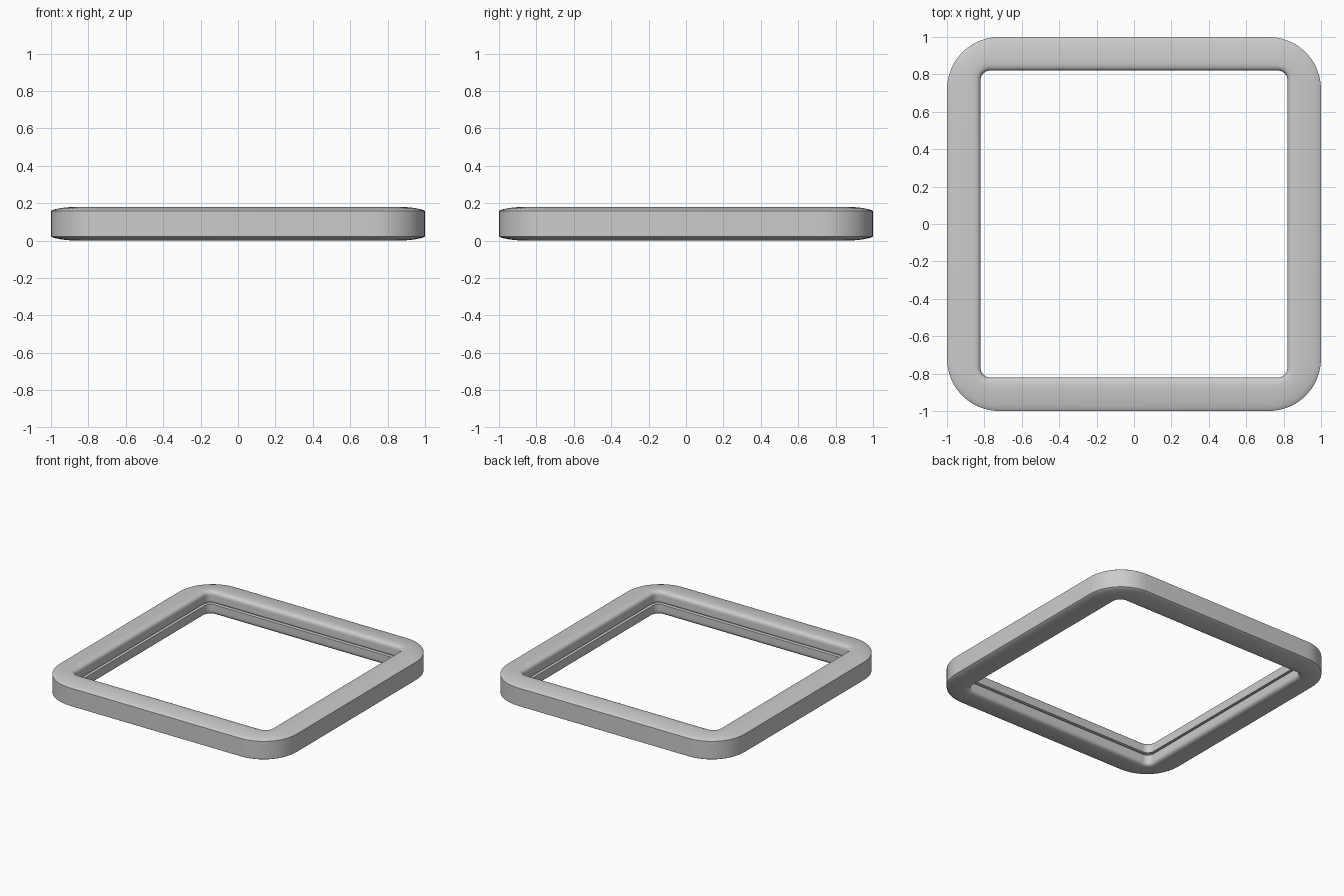
import bpy, bmesh, math

if "Cube" in bpy.data.objects:
    bpy.data.objects.remove(bpy.data.objects["Cube"])

MID = 0.09          # mid height of the frame
ARC = 12            # segments per rounded corner

# Upper half of the cross-section: (half width, height above mid), outside to inside
upper = [(1.0, 0.068), (0.992, 0.073), (0.975, 0.078), (0.95, 0.083), (0.92, 0.087),
         (0.89, 0.0895), (0.865, 0.09), (0.845, 0.0885), (0.833, 0.084),
         (0.825, 0.077), (0.821, 0.067), (0.82, 0.055), (0.82, 0.009), (0.84, 0.006)]
profile = upper + [(h, -z) for h, z in reversed(upper)]


def rounded_square(bm, half, z):
    """Ring of vertices; corner radius grows from the inner to the outer edge."""
    rad = 0.05 + (half - 0.82) / 0.18 * 0.23
    c = half - rad
    ring = []
    for q, (sx, sy) in enumerate([(1, 1), (-1, 1), (-1, -1), (1, -1)]):
        for i in range(ARC + 1):
            a = math.pi / 2 * (q + i / ARC)
            ring.append(bm.verts.new((sx * c + rad * math.cos(a),
                                      sy * c + rad * math.sin(a), z)))
    return ring


# Square frame: closed cross-section swept round the rounded square
bm = bmesh.new()
rings = [rounded_square(bm, h, MID + z) for h, z in profile]
n = len(rings[0])
for k, ring in enumerate(rings):
    nxt = rings[(k + 1) % len(rings)]
    for i in range(n):
        j = (i + 1) % n
        bm.faces.new((ring[i], ring[j], nxt[j], nxt[i]))
bmesh.ops.recalc_face_normals(bm, faces=bm.faces)
mesh = bpy.data.meshes.new("square_frame")
bm.to_mesh(mesh)
bm.free()
frame = bpy.data.objects.new("square_frame", mesh)
bpy.context.collection.objects.link(frame)

bpy.context.view_layer.objects.active = frame
frame.select_set(True)
bpy.ops.object.shade_smooth_by_angle(angle=math.radians(30))
